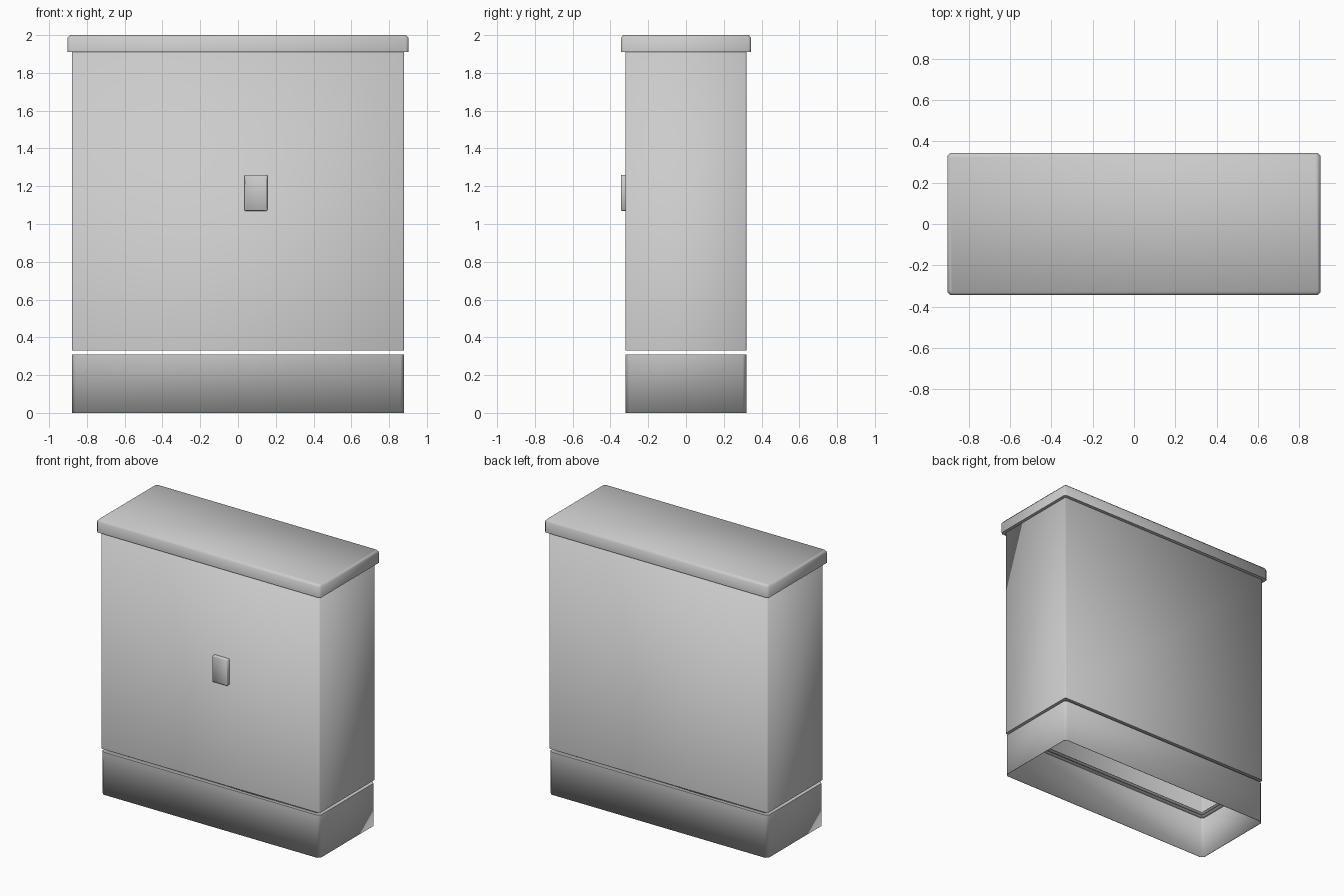
import bpy
import bmesh
import math

if "Cube" in bpy.data.objects:
    bpy.data.objects.remove(bpy.data.objects["Cube"], do_unlink=True)

# One painted metal finish
grey = bpy.data.materials.new("cabinet grey")
grey.use_nodes = True
colour = (0.6, 0.6, 0.6, 1)
grey.diffuse_color = colour
grey.node_tree.nodes["Principled BSDF"].inputs["Base Color"].default_value = colour


def outline(hx, hy, cut):
    """Rectangle with clipped corners, anticlockwise."""
    return [(hx - cut, -hy), (hx, cut - hy), (hx, hy - cut), (hx - cut, hy),
            (cut - hx, hy), (-hx, hy - cut), (-hx, cut - hy), (cut - hx, -hy)]


def stack(name, levels, closed=False, wall=0):
    """Join outlines (half x, half y, corner cut, z) from bottom to top."""
    bm = bmesh.new()
    rings = [[bm.verts.new((x, y, z)) for x, y in outline(hx, hy, cut)]
             for hx, hy, cut, z in levels]
    for low, high in zip(rings, rings[1:]):
        for i in range(len(low)):
            j = (i + 1) % len(low)
            bm.faces.new((low[i], low[j], high[j], high[i]))
    if closed:
        bm.faces.new(rings[0][::-1])
        bm.faces.new(rings[-1])
    mesh = bpy.data.meshes.new(name)
    bm.to_mesh(mesh)
    bm.free()
    mesh.materials.append(grey)
    obj = bpy.data.objects.new(name, mesh)
    bpy.context.collection.objects.link(obj)
    if wall:
        solid = obj.modifiers.new("sheet thickness", "SOLIDIFY")
        solid.thickness = wall
        solid.offset = -1
    bpy.ops.object.select_all(action="DESELECT")
    obj.select_set(True)
    bpy.context.view_layer.objects.active = obj
    bpy.ops.object.shade_smooth_by_angle(angle=math.radians(60))
    return obj


HX, HY, LIP = 0.88, 0.32, 0.035

# Open plinth with a folded inner lip at the top
stack("plinth", [(HX, HY, 0.02, 0), (HX, HY, 0.02, 0.31),
                 (HX - LIP, HY - LIP, 0.015, 0.31)], wall=0.004)

# Hollow cabinet body, floating just above the plinth, lip at the bottom
stack("body", [(HX - LIP, HY - LIP, 0.006, 0.33), (HX, HY, 0.008, 0.33),
               (HX, HY, 0.008, 1.92)], wall=0.004)

# Overhanging lid with chamfered top edge
stack("lid", [(0.903, 0.345, 0.015, 1.91), (0.903, 0.345, 0.015, 1.985),
              (0.89, 0.332, 0.01, 2.0)], closed=True)

# Door handle plate on the front, built flat then stood upright
handle = stack("handle", [(0.06, 0.095, 0.003, 0), (0.06, 0.095, 0.003, 0.022),
                          (0.057, 0.092, 0.003, 0.025)], closed=True)
handle.rotation_euler = (math.radians(90), 0, 0)
handle.location = (0.095, -HY, 1.165)
